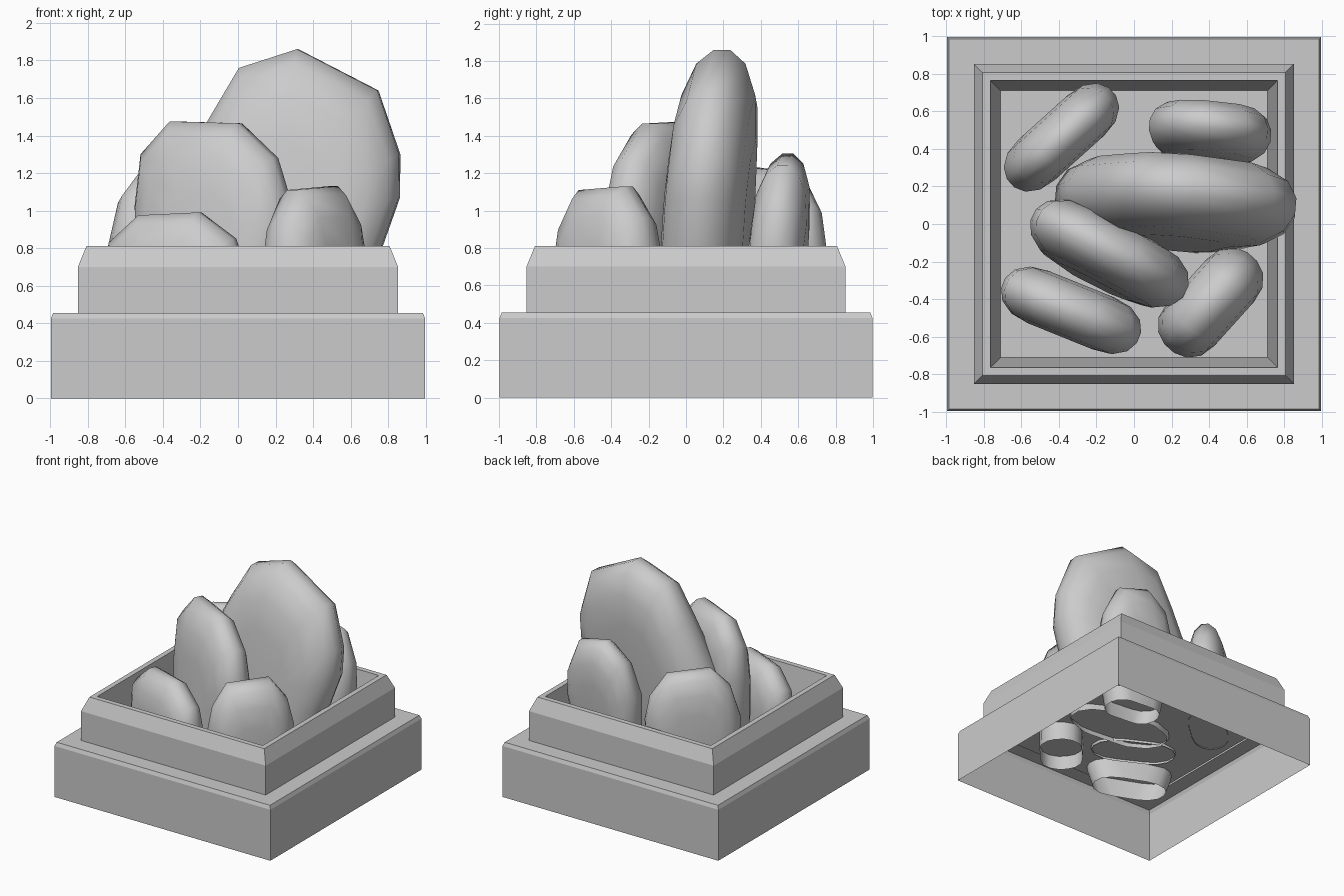
import bpy, bmesh
from math import sin, cos, radians

if "Cube" in bpy.data.objects:
    bpy.data.objects.remove(bpy.data.objects["Cube"])


def make_object(name, bm, angle):
    bmesh.ops.recalc_face_normals(bm, faces=bm.faces)
    mesh = bpy.data.meshes.new(name)
    bm.to_mesh(mesh)
    bm.free()
    ob = bpy.data.objects.new(name, mesh)
    bpy.context.collection.objects.link(ob)
    bpy.ops.object.select_all(action='DESELECT')
    ob.select_set(True)
    bpy.context.view_layer.objects.active = ob
    bpy.ops.object.shade_smooth_by_angle(angle=radians(angle))
    return ob


def bridge(bm, a, b):
    for i in range(len(a)):
        j = (i + 1) % len(a)
        bm.faces.new((a[i], a[j], b[j], b[i]))


# Stepped square planter: profile of (half width, height), open underneath
def planter():
    profile = [(0.997, 0), (0.997, 0.425), (0.985, 0.455), (0.853, 0.455),
               (0.853, 0.70), (0.807, 0.812), (0.765, 0.812), (0.71, 0.34)]
    bm = bmesh.new()
    rings = [[bm.verts.new((sx * r, sy * r, z))
              for sx, sy in ((-1, -1), (1, -1), (1, 1), (-1, 1))]
             for r, z in profile]
    for a, b in zip(rings, rings[1:]):
        bridge(bm, a, b)
    bm.faces.new(rings[-1])
    make_object("planter", bm, 10)


# Upright flattened stone: outline (along, height) stacked through its
# thickness, then cut off flat and left open at the bottom height
def stone(name, x, y, turn, thick, lean, bottom, outline):
    c, s = cos(radians(turn)), sin(radians(turn))
    us = [p[0] for p in outline]
    zs = [p[1] for p in outline]
    cu, cz = (min(us) + max(us)) / 2, (min(zs) + max(zs)) / 2
    half = [(0.2, 1.0), (0.6, 0.92), (0.9, 0.74), (1.0, 0.48)]
    layers = [(-v, k) for v, k in reversed(half)] + half
    bm = bmesh.new()
    rings = []
    for v, k in layers:
        ring = []
        for pu, pz in outline:
            u, z = cu + (pu - cu) * k, cz + (pz - cz) * k
            w = v * thick + lean * (z - 0.81)
            ring.append(bm.verts.new((x + u * c - w * s, y + u * s + w * c, z)))
        rings.append(ring)
    for a, b in zip(rings, rings[1:]):
        bridge(bm, a, b)
    bm.faces.new(rings[0])
    bm.faces.new(rings[-1])
    bmesh.ops.bisect_plane(bm, geom=bm.verts[:] + bm.edges[:] + bm.faces[:],
                           plane_co=(0, 0, bottom), plane_no=(0, 0, 1),
                           clear_inner=True)
    make_object(name, bm, 50)


planter()

stone("tall_stone", 0.22, 0.106, -5, 0.22, 0.09, 0.30,
      [(0.2, 0.0), (0.42, 0.3), (0.55, 0.81), (0.64, 1.07), (0.64, 1.3),
       (0.52, 1.64), (0.09, 1.86), (-0.22, 1.76), (-0.39, 1.47),
       (-0.58, 1.1), (-0.64, 0.8), (-0.5, 0.4), (-0.25, 0.0)])
stone("middle_stone", -0.13, -0.165, -27, 0.167, 0.04, 0.32,
      [(0.2, 0.0), (0.36, 0.4), (0.43, 0.81), (0.45, 1.03), (0.36, 1.28),
       (0.14, 1.465), (-0.26, 1.475), (-0.43, 1.3), (-0.46, 1.02),
       (-0.42, 0.6), (-0.25, 0.0)])
stone("front_left_stone", -0.335, -0.46, -22, 0.15, 0.0, 0.18,
      [(0.2, -0.1), (0.34, 0.3), (0.39, 0.70), (0.34, 0.85), (0.14, 0.99),
       (-0.2, 0.975), (-0.37, 0.83), (-0.39, 0.68), (-0.34, 0.3),
       (-0.2, -0.1)])
stone("front_right_stone", 0.408, -0.418, 48, 0.17, 0.0, 0.2,
      [(0.18, -0.1), (0.28, 0.35), (0.33, 0.75), (0.28, 0.96), (0.15, 1.13),
       (-0.18, 1.11), (-0.29, 0.93), (-0.33, 0.72), (-0.27, 0.35),
       (-0.16, -0.1)])
stone("back_left_stone", -0.39, 0.458, 42, 0.145, 0.0, 0.33,
      [(0.2, 0.0), (0.32, 0.4), (0.37, 0.82), (0.33, 1.02), (0.2, 1.2),
       (-0.13, 1.23), (-0.28, 1.08), (-0.36, 0.82), (-0.32, 0.4),
       (-0.2, 0.0)])
stone("back_right_stone", 0.4, 0.495, -5, 0.148, 0.09, 0.22,
      [(0.16, -0.05), (0.27, 0.4), (0.33, 0.8), (0.31, 1.0), (0.2, 1.24),
       (-0.06, 1.305), (-0.23, 1.17), (-0.32, 0.9), (-0.29, 0.5),
       (-0.18, -0.05)])
